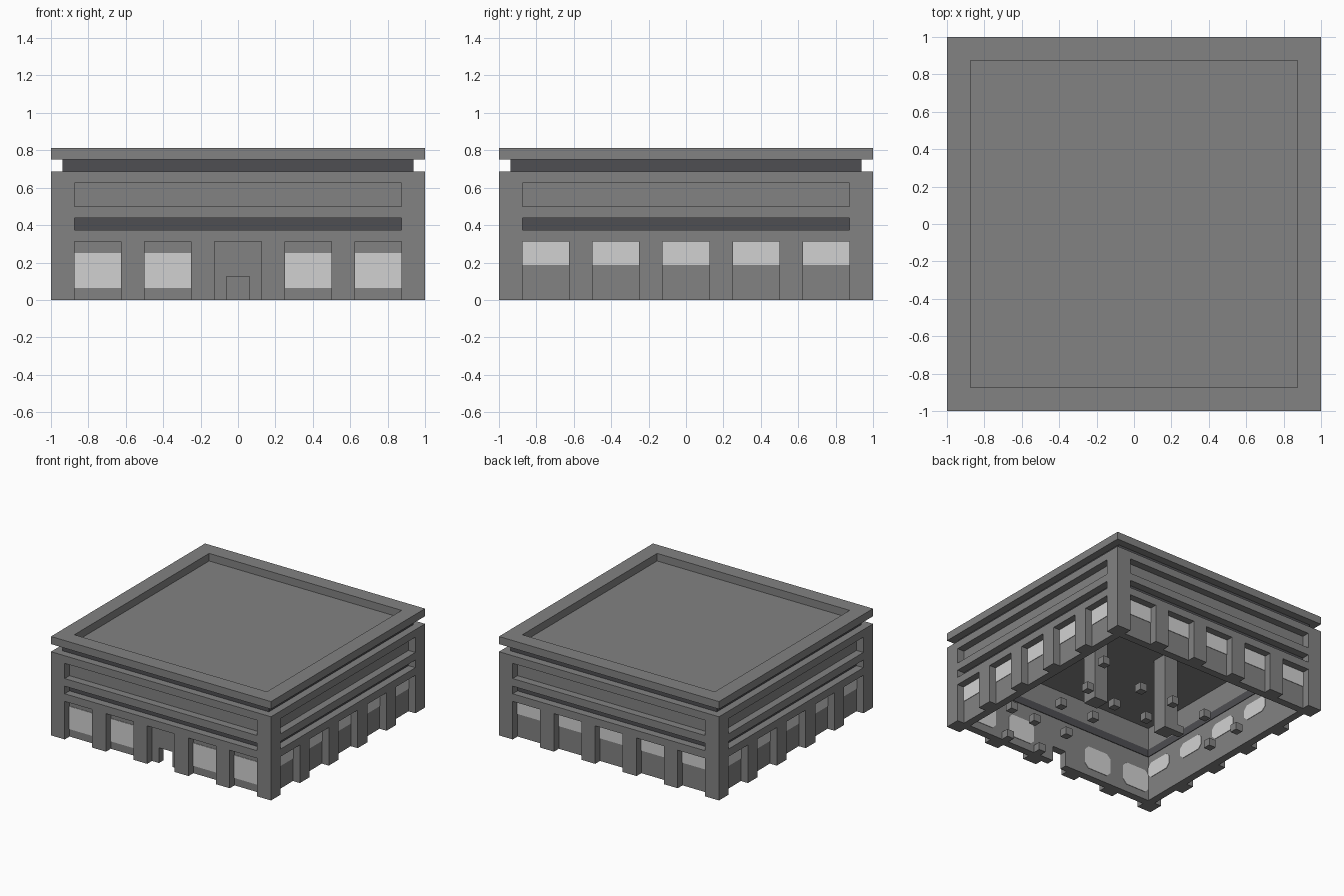
import bpy
import bmesh
from math import pi
from mathutils import Matrix, Vector

old = bpy.data.objects.get("Cube")
if old:
    bpy.data.objects.remove(old, do_unlink=True)

U = 1 / 16  # building module


def make_material(name, rgb):
    mat = bpy.data.materials.new(name)
    mat.use_nodes = True
    mat.diffuse_color = (*rgb, 1)
    mat.node_tree.nodes["Principled BSDF"].inputs["Base Color"].default_value = (*rgb, 1)
    return mat


WALL = make_material("wall grey", (0.225, 0.225, 0.225))
TRIM = make_material("dark trim", (0.077, 0.077, 0.084))
GLASS = make_material("pale glass", (0.64, 0.64, 0.64))


def add_box(bm, lo, hi, turn=0):
    lo, hi = Vector(lo), Vector(hi)
    mat = (Matrix.Rotation(turn * pi / 2, 4, "Z") @ Matrix.Translation((lo + hi) / 2)
           @ Matrix.Diagonal((*(hi - lo), 1)))
    bmesh.ops.create_cube(bm, size=1, matrix=mat)


def add_octagon(bm, x, z, half_w, half_h, y0, y1, cut, turn):
    """Chamfered upright plate between y0 and y1."""
    w, h = half_w - cut, half_h - cut
    pts = [(half_w, h), (w, half_h), (-w, half_h), (-half_w, h),
           (-half_w, -h), (-w, -half_h), (w, -half_h), (half_w, -h)]
    rot = Matrix.Rotation(turn * pi / 2, 3, "Z")
    face = bm.faces.new([bm.verts.new(rot @ Vector((x + px, y0, z + pz))) for px, pz in pts])
    out = bmesh.ops.extrude_face_region(bm, geom=[face])["geom"]
    verts = [v for v in out if isinstance(v, bmesh.types.BMVert)]
    bmesh.ops.translate(bm, verts=verts, vec=rot @ Vector((0, y1 - y0, 0)))


def finish(name, bm, *mats):
    bmesh.ops.recalc_face_normals(bm, faces=bm.faces[:])
    mesh = bpy.data.meshes.new(name)
    bm.to_mesh(mesh)
    bm.free()
    for m in mats:
        mesh.materials.append(m)
    obj = bpy.data.objects.new(name, mesh)
    bpy.context.collection.objects.link(obj)
    return obj


def carve(obj, boxes):
    """Subtract separate boxes, given as (low, high, quarter turns)."""
    bm = bmesh.new()
    for b in boxes:
        add_box(bm, *b)
    cutter = finish("cutter", bm, WALL)
    cutter.hide_render = True
    mod = obj.modifiers.new("carve", "BOOLEAN")
    mod.operation, mod.solver, mod.object = "DIFFERENCE", "EXACT", cutter
    bpy.context.view_layer.update()
    deps = bpy.context.evaluated_depsgraph_get()
    mesh = bpy.data.meshes.new_from_object(obj.evaluated_get(deps))
    obj.modifiers.clear()
    obj.data = mesh
    bpy.data.objects.remove(cutter, do_unlink=True)


# Walls with a closed ceiling, recessed bays, a dark groove and a sign panel per side
CEILING = 10 * U
bm = bmesh.new()
add_box(bm, (-1, -1, 0), (1, 1, 11 * U))
walls = finish("walls", bm, WALL, TRIM)
bays = [i * 6 * U for i in range(-2, 3)]
recesses = []
for turn in range(4):
    recesses += [((x - 2 * U, -1.1, -0.1), (x + 2 * U, -15 * U, 5 * U), turn) for x in bays]
    for z0, z1 in ((6 * U, 7 * U), (8 * U, 10 * U)):
        recesses.append(((-14 * U, -1.1, z0), (14 * U, -15 * U, z1), turn))
carve(walls, recesses)
carve(walls, [((-14 * U, -14 * U, -0.1), (14 * U, 14 * U, CEILING))])
carve(walls, [((-U, -1.2, -0.1), (U, -0.8, 2 * U))])  # doorway

# Groove backs are dark
for p in walls.data.polygons:
    c = p.center
    reach = max(abs(c.x), abs(c.y))
    dark = 6 * U < c.z < 7 * U and abs(p.normal.z) < 0.5 and reach < 0.95
    p.material_index = 1 if dark else 0

# Dark band around the inside of the walls
bm = bmesh.new()
for turn in range(4):
    add_box(bm, (-14 * U, -14 * U, 6 * U), (14 * U, -14 * U + 0.005, 7 * U), turn)
finish("inner_band", bm, TRIM)

# Glass: rectangular outside, chamfered inside; the front has taller panes
outer, inner = bmesh.new(), bmesh.new()
for turn in range(4):
    z0, z1 = (U, 4 * U) if turn == 0 else (3 * U, 5 * U)
    for x in bays:
        if turn == 0 and x == 0:
            continue
        add_box(outer, (x - 2 * U, -15 * U - 0.004, z0), (x + 2 * U, -15 * U, z1), turn)
        add_octagon(inner, x, (z0 + z1) / 2, 2 * U, (z1 - z0) / 2,
                    -14 * U, -14 * U + 0.004, 0.035, turn)
finish("outer_window_panes", outer, GLASS)
finish("inner_window_panes", inner, GLASS)

# Roof slab with dark edges
bm = bmesh.new()
add_box(bm, (-15 * U, -15 * U, 11 * U), (15 * U, 15 * U, 12 * U))
roof = finish("roof_slab", bm, WALL, TRIM)
for p in roof.data.polygons:
    p.material_index = 1 if abs(p.normal.z) < 0.5 else 0

# Overhanging parapet ring
bm = bmesh.new()
add_box(bm, (-1, -1, 12 * U), (1, 1, 13 * U))
parapet = finish("parapet", bm, WALL)
carve(parapet, [((-14 * U, -14 * U, 0.5), (14 * U, 14 * U, 1))])

# Two interior pillars
bm = bmesh.new()
for x in (-5 * U, 6 * U):
    add_box(bm, (x - U, -U, 0), (x + U, U, CEILING))
finish("pillars", bm, WALL)

# Small floor blocks inside, mostly in evenly spaced rows, placed by corner in modules
spots = [(x, y) for x in (3, 8) for y in (-14, -9, -4)]
spots += [(x, y) for x in (-12, -7, -2, 3) for y in (0, 5)]
spots += [(8, 1), (10.5, 7), (12, -8.5)]
bm = bmesh.new()
for x, y in spots:
    add_box(bm, (x * U, y * U, 0), (x * U + U, y * U + U, U))
finish("floor_blocks", bm, WALL)
